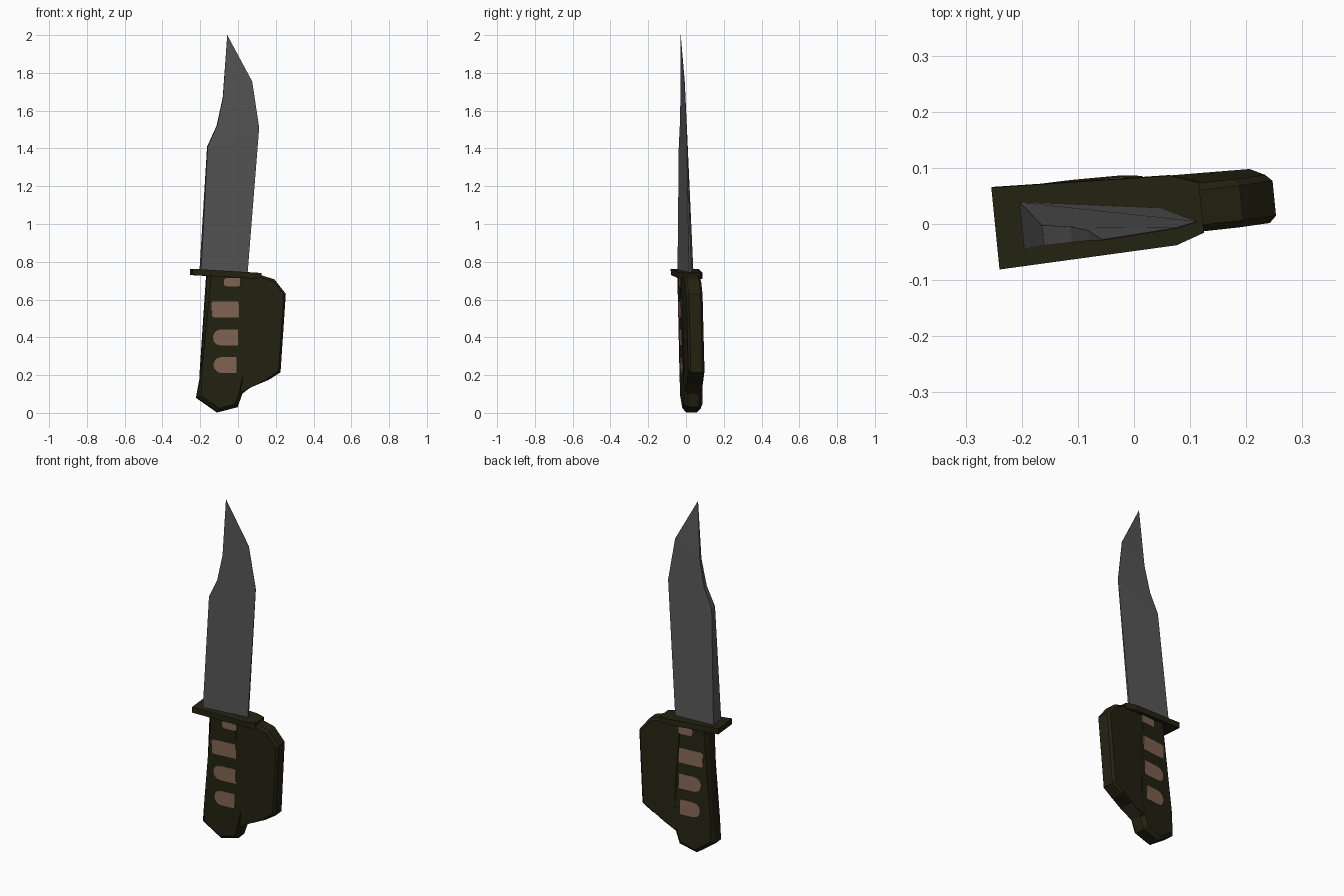
import bpy, bmesh, math

if "Cube" in bpy.data.objects:
    bpy.data.objects.remove(bpy.data.objects["Cube"])


def material(name, rgb):
    m = bpy.data.materials.new(name)
    m.diffuse_color = (*rgb, 1)
    m.use_nodes = True
    m.node_tree.nodes["Principled BSDF"].inputs["Base Color"].default_value = m.diffuse_color
    return m


steel = material("dark steel", (0.095, 0.095, 0.095))
olive = material("dark olive", (0.017, 0.017, 0.006))
tan = material("brown inlay", (0.23, 0.135, 0.09))


def lean(v):
    # the whole knife is turned slightly about z and leans a little forward
    x, y, z = v
    return (x - 0.1 * y, y + 0.1 * x + 0.017 + 0.032 * (0.75 - z), z)


def finish(bm, name, mat):
    bmesh.ops.recalc_face_normals(bm, faces=bm.faces)
    for v in bm.verts:
        v.co = lean(v.co)
    me = bpy.data.meshes.new(name)
    bm.to_mesh(me)
    bm.free()
    me.materials.append(mat)
    ob = bpy.data.objects.new(name, me)
    bpy.context.collection.objects.link(ob)
    return ob


def slab(name, mat, outline, y0, y1, chamfer=0):
    # outline in x,z between two depths, rims optionally chamfered
    bm = bmesh.new()
    rings = [[bm.verts.new((x, y, z)) for x, z in outline] for y in (y0, y1)]
    caps = [bm.faces.new(r) for r in rings]
    n = len(outline)
    for i in range(n):
        j = (i + 1) % n
        bm.faces.new((rings[0][i], rings[0][j], rings[1][j], rings[1][i]))
    if chamfer:
        rim = [e for f in caps for e in f.edges]
        bmesh.ops.bevel(bm, geom=rim, offset=chamfer, segments=1,
                        affect='EDGES', clamp_overlap=True)
    return finish(bm, name, mat)


# Blade: x, z, half thickness; thick spine narrowing to the edge and tip
spine = [(-0.20, 0.75, 0.042), (-0.162, 1.41, 0.018), (-0.112, 1.52, 0.014),
         (-0.08, 1.67, 0.009), (-0.057, 2.0, 0.001)]
edge = [(0.05, 0.735, 0.006), (0.112, 1.51, 0.001), (0.075, 1.755, 0.001)]
points = spine + edge[::-1]
bm = bmesh.new()
sides = [[bm.verts.new((x, s * h, z)) for x, z, h in points] for s in (-1, 1)]
for i in range(len(points)):
    j = (i + 1) % len(points)
    bm.faces.new((sides[0][i], sides[0][j], sides[1][j], sides[1][i]))
for r in sides:
    # spine strip joined to the edge strip
    for ids in ((0, 1, 6, 7), (1, 2, 6), (2, 3, 5, 6), (3, 4, 5)):
        bm.faces.new([r[i] for i in ids])
finish(bm, "blade", steel)

# Grip with pointed pommel
slab("grip", olive, [(-0.165, 0.745), (-0.2, 0.19), (-0.22, 0.08), (-0.11, 0.003),
                     (-0.005, 0.03), (0.02, 0.10), (0.0, 0.2), (0.015, 0.745)],
     -0.049, 0.049, 0.02)

# Solid knuckle guard
slab("knuckle_guard", olive,
     [(-0.04, 0.735), (0.1, 0.735), (0.19, 0.707), (0.25, 0.63), (0.222, 0.215),
      (0.16, 0.175), (0.08, 0.155), (0.02, 0.10), (-0.04, 0.12)],
     -0.043, 0.043, 0.012)

# Cross guard plate, tapering to the right
bm = bmesh.new()
lo, hi = [], []
for x, y in ((-0.247, -0.073), (0.07, -0.062), (0.12, -0.045),
             (0.12, 0.045), (0.07, 0.062), (-0.247, 0.073)):
    z = 0.748 - 0.06 * x
    lo.append(bm.verts.new((x, y, z - 0.033)))
    hi.append(bm.verts.new((x, y, z)))
bm.faces.new(lo)
bm.faces.new(hi)
for i in range(6):
    j = (i + 1) % 6
    bm.faces.new((lo[i], lo[j], hi[j], hi[i]))
finish(bm, "cross_guard", olive)

# Grip inlays on both sides, rounded on the left: x0, x1, z0, z1, rounding
inlays = [(-0.08, 0.008, 0.67, 0.713, 0.015), (-0.145, 0.0, 0.505, 0.59, 0.012),
          (-0.138, -0.004, 0.357, 0.442, 0.04), (-0.135, -0.014, 0.21, 0.295, 0.04)]
for k, (x0, x1, z0, z1, r) in enumerate(inlays):
    shape = [(x1, z0), (x1, z1)]
    for a in (90, 120, 150, 180, 210, 240, 270):
        t = math.radians(a)
        mid = z1 - r if a <= 180 else z0 + r
        shape.append((x0 + r + r * math.cos(t), mid + r * math.sin(t)))
    for side, s in (("front", -1), ("back", 1)):
        slab(f"inlay_{side}_{k + 1}", tan, shape, s * 0.046, s * 0.051)
